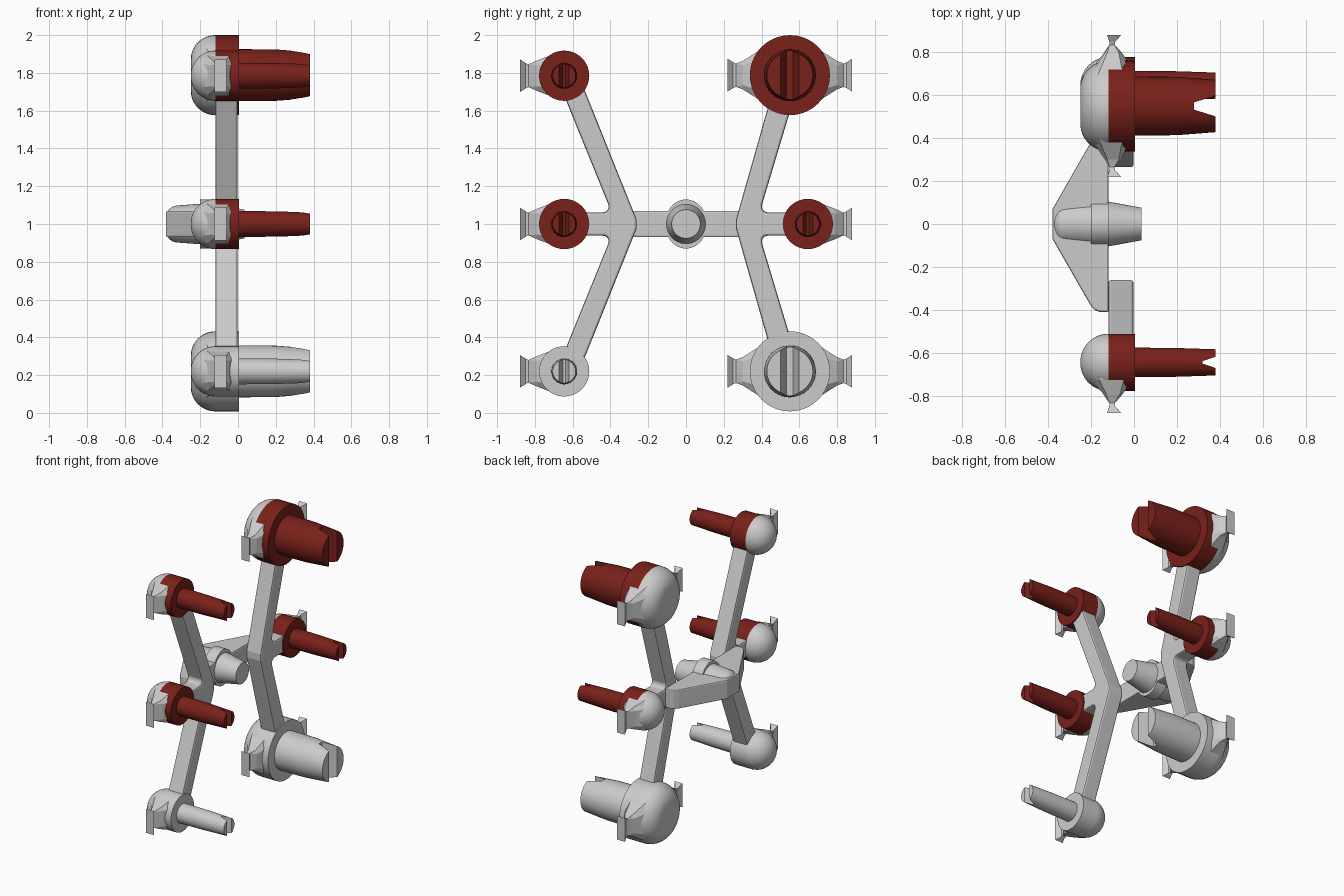
import bpy, bmesh, math

if "Cube" in bpy.data.objects:
    bpy.data.objects.remove(bpy.data.objects["Cube"])

red = bpy.data.materials.new("dark_red")
red.diffuse_color = (0.19, 0.015, 0.01, 1)
red.use_nodes = True
red.node_tree.nodes["Principled BSDF"].inputs["Base Color"].default_value = red.diffuse_color


def make(name, bm, mat=None, smooth=True):
    bmesh.ops.remove_doubles(bm, verts=bm.verts, dist=1e-5)
    bmesh.ops.recalc_face_normals(bm, faces=bm.faces)
    me = bpy.data.meshes.new(name)
    bm.to_mesh(me)
    bm.free()
    ob = bpy.data.objects.new(name, me)
    bpy.context.collection.objects.link(ob)
    if mat:
        me.materials.append(mat)
    bpy.ops.object.select_all(action='DESELECT')
    ob.select_set(True)
    bpy.context.view_layer.objects.active = ob
    if smooth:
        bpy.ops.object.shade_smooth_by_angle(angle=math.radians(35))
    return ob


def loft(bm, rings):
    loops = [[bm.verts.new(p) for p in ring] for ring in rings]
    for a, b in zip(loops, loops[1:]):
        for i in range(len(a)):
            j = (i + 1) % len(a)
            bm.faces.new((a[i], a[j], b[j], b[i]))
    bm.faces.new(loops[0])
    bm.faces.new(loops[-1][::-1])


def revolve(name, profile, y, z, mat=None, n=40, zs=1.0):
    """Turn (x, radius) points around an axis parallel to x."""
    bm = bmesh.new()
    angles = [2 * math.pi * i / n for i in range(n)]
    loft(bm, [[(x, y + r * math.cos(a), z + zs * r * math.sin(a)) for a in angles]
              for x, r in profile])
    return make(name, bm, mat)


def prism(name, pts, lo, hi, axis, bevel=0.0):
    """Extrude an outline: (y, z) points along x, or (x, y) points along z."""
    bm = bmesh.new()
    put = (lambda p, t: (t, *p)) if axis == 'x' else (lambda p, t: (*p, t))
    loft(bm, [[put(p, t) for p in pts] for t in (lo, hi)])
    ob = make(name, bm, smooth=False)
    if bevel:
        m = ob.modifiers.new("bevel", 'BEVEL')
        m.width, m.segments, m.limit_method = bevel, 2, 'ANGLE'
    return ob


def dome(x0, depth, R):
    """Rounded back profile ending at the rim x0 with radius R."""
    out = []
    for i in range(13):
        a = math.pi / 2 * i / 12
        out.append((x0 - depth * math.cos(a), max(0.002, R - depth + depth * math.sin(a))))
    return out


def fairing(name, y, z, side, sections):
    """Flared clip: sections are (distance, x min, x max, half height, corner cut)."""
    bm = bmesh.new()
    rings = []
    for d, x0, x1, h, c in sections:
        cx, w = (x0 + x1) / 2, (x1 - x0) / 2
        k = 1 - c
        oct_pts = [(w, h * k), (w * k, h), (-w * k, h), (-w, h * k),
                   (-w, -h * k), (-w * k, -h), (w * k, -h), (w, -h * k)]
        rings.append([(cx + px, y + side * d, z + pz) for px, pz in oct_pts])
    loft(bm, rings)
    make(name, bm, smooth=False)


SMALL_CLIP = [(0.0, -0.21, -0.01, 0.12, 0.4), (0.08, -0.20, -0.01, 0.105, 0.4),
              (0.145, -0.145, -0.05, 0.08, 0.3), (0.19, -0.115, -0.09, 0.06, 0.02),
              (0.205, -0.115, -0.088, 0.068, 0.02), (0.235, -0.125, -0.06, 0.087, 0.02)]
LARGE_CLIP = [(0.0, -0.22, -0.01, 0.19, 0.4), (0.14, -0.21, -0.01, 0.145, 0.4),
              (0.25, -0.135, -0.06, 0.075, 0.3), (0.285, -0.115, -0.09, 0.062, 0.02),
              (0.30, -0.115, -0.088, 0.068, 0.02), (0.33, -0.125, -0.06, 0.087, 0.02)]


def pod(tag, y, z, large, mat):
    R = 0.212 if large else 0.133
    # rounded back and front collar
    back = dome(-0.12, 0.13, R)
    revolve(tag + "_dome", back, y, z)
    revolve(tag + "_collar", [(-0.12, R), (0.005, R)], y, z, mat)
    # tapered pin with a V slot across its tip
    if large:
        prof, depth, w0, w1 = [(-0.02, 0.138), (0.2, 0.136), (0.38, 0.122)], 0.10, 0.017, 0.05
    else:
        prof, depth, w0, w1 = [(-0.02, 0.069), (0.2, 0.067), (0.38, 0.061)], 0.06, 0.006, 0.028
    pin = revolve(tag + "_pin", prof, y, z, mat)
    cut = prism(tag + "_slot_cutter", [(0.38 - depth, y - w0), (0.385, y - w1),
                (0.385, y + w1), (0.38 - depth, y + w0)], z - 0.3, z + 0.3, 'z')
    m = pin.modifiers.new("slot", 'BOOLEAN')
    m.operation, m.object, m.solver = 'DIFFERENCE', cut, 'EXACT'
    bpy.context.view_layer.objects.active = pin
    bpy.ops.object.modifier_apply(modifier=m.name)
    bpy.data.objects.remove(cut)
    # side clips
    if large:
        for s in (-1, 1):
            fairing(f"{tag}_clip_{'back' if s > 0 else 'front'}", y, z, s, LARGE_CLIP)
    else:
        fairing(tag + "_clip", y, z, math.copysign(1, y), SMALL_CLIP)


pod("front_top", -0.645, 1.785, False, red)
pod("front_middle", -0.645, 1.0, False, red)
pod("front_bottom", -0.645, 0.22, False, None)
pod("back_top", 0.55, 1.788, True, red)
pod("back_middle", 0.645, 1.0, False, red)
pod("back_bottom", 0.55, 0.22, True, None)


# branching frames: upper half outline, mirrored about z = 1
def frame(name, half):
    pts = [(y, 1 + h) for y, h in half] + [(y, 1 - h) for y, h in reversed(half)]
    prism(name, pts, -0.12, -0.002, 'x', 0.012)


frame("front_frame", [(-0.262, 0.025), (-0.555, 0.755), (-0.668, 0.735),
                      (-0.41, 0.10), (-0.41, 0.078), (-0.428, 0.062), (-0.60, 0.062)])
frame("back_frame", [(0.265, 0.025), (0.457, 0.70), (0.582, 0.70),
                     (0.402, 0.10), (0.402, 0.078), (0.42, 0.062), (0.60, 0.062)])

# crossbar joining the two frames behind
side = [(-0.38, 0.07), (-0.205, 0.375), (-0.185, 0.40), (-0.16, 0.41), (-0.118, 0.41)]
prism("crossbar", side + [(x, -y) for x, y in reversed(side)], 0.93, 1.07, 'z', 0.008)

# central hub
revolve("hub_back", dome(-0.32, 0.06, 0.098) + [(-0.19, 0.108)], 0, 1)
revolve("hub_collar", [(-0.20, 0.112), (-0.12, 0.112)], 0, 1, zs=1.16)
revolve("hub_peg", [(-0.13, 0.106), (0.035, 0.076)], 0, 1)
